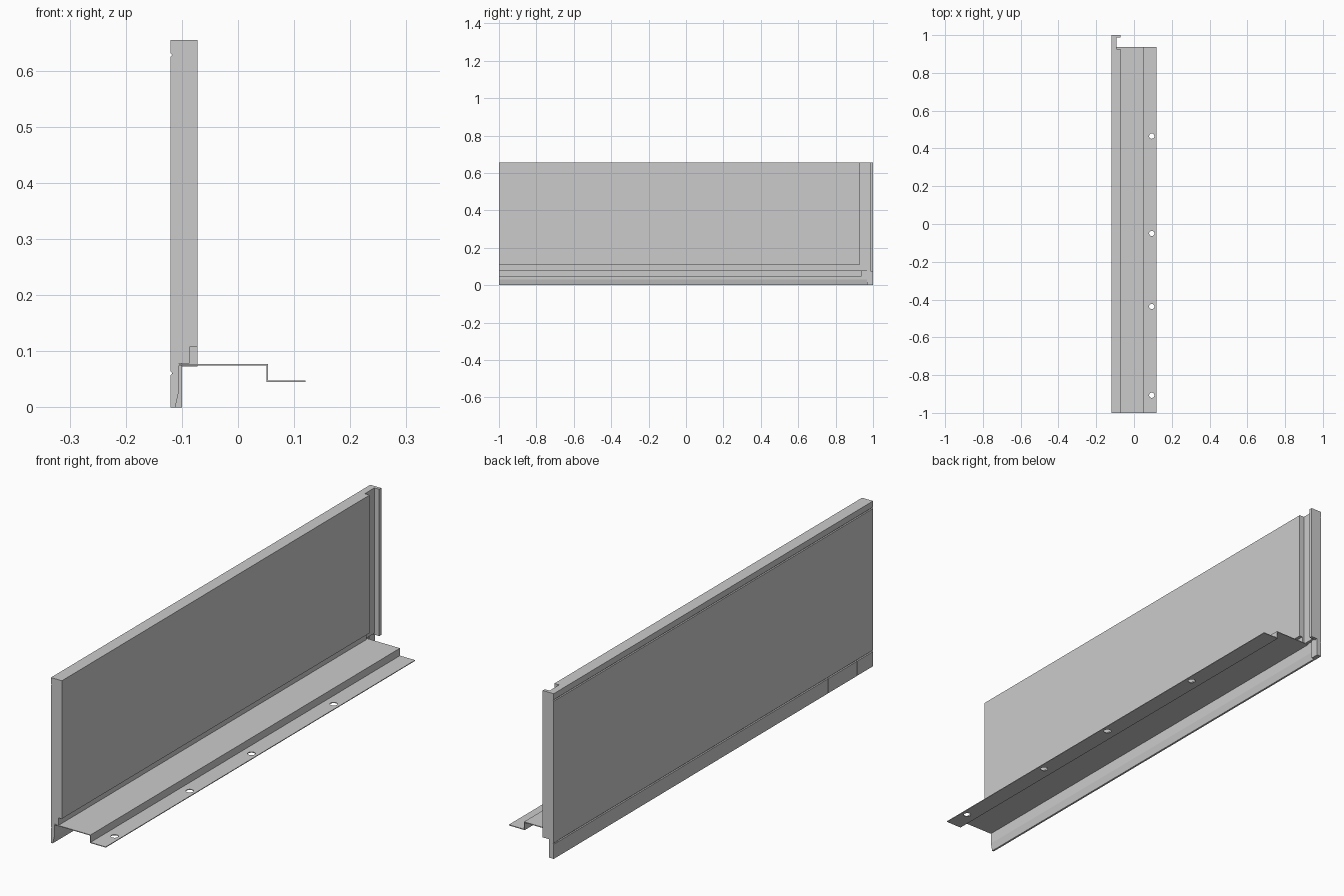
import bpy, bmesh
from mathutils import Matrix, Vector

if "Cube" in bpy.data.objects:
    bpy.data.objects.remove(bpy.data.objects["Cube"])


def finish(name, bm):
    bmesh.ops.recalc_face_normals(bm, faces=bm.faces)
    mesh = bpy.data.meshes.new(name)
    bm.to_mesh(mesh)
    bm.free()
    ob = bpy.data.objects.new(name, mesh)
    bpy.context.collection.objects.link(ob)
    return ob


def extrude_profile(name, points, y0, y1):
    """Extrude a closed x-z outline along y."""
    bm = bmesh.new()
    face = bm.faces.new([bm.verts.new((x, y0, z)) for x, z in points])
    ext = bmesh.ops.extrude_face_region(bm, geom=[face])
    verts = [v for v in ext["geom"] if isinstance(v, bmesh.types.BMVert)]
    bmesh.ops.translate(bm, verts=verts, vec=(0, y1 - y0, 0))
    return finish(name, bm)


def box(name, lo, hi):
    return extrude_profile(name, [(lo[0], lo[2]), (hi[0], lo[2]),
                                  (hi[0], hi[2]), (lo[0], hi[2])], lo[1], hi[1])


def cylinder(name, center, radius, depth):
    bm = bmesh.new()
    bmesh.ops.create_cone(bm, cap_ends=True, segments=24, radius1=radius,
                          radius2=radius, depth=depth,
                          matrix=Matrix.Translation(Vector(center)))
    return finish(name, bm)


def cut(target, cutter):
    cutter.hide_render = True
    mod = target.modifiers.new("cut", "BOOLEAN")
    mod.operation = "DIFFERENCE"
    mod.solver = "EXACT"
    mod.object = cutter
    bpy.context.view_layer.objects.active = target
    bpy.ops.object.modifier_apply(modifier=mod.name)
    bpy.data.objects.remove(cutter)


BACK, FACE, TOP = -0.12, -0.072, 0.655
END_IN, LIP = 0.927, 0.987


def groove(z):
    return [(BACK, z + 0.003), (BACK + 0.003, z), (BACK, z - 0.003)]


# Upright panel with tapered bottom drip edge, recessed foot and back grooves
panel = extrude_profile("upright_panel", [
    (BACK, 0), (-0.112, 0), (-0.105, 0.03), (-0.105, 0.0785),
    (-0.086, 0.0785), (-0.086, 0.108), (FACE, 0.108), (FACE, TOP),
    (BACK, TOP)] + groove(0.628) + groove(0.061), -1, 1)

# Vertical channel at the far end of the panel
cut(panel, box("channel_cutter", (-0.093, END_IN, 0.05), (0, LIP, 0.7)))

# Short seams in the lower back strip
for y in (-0.72, -0.90):
    cut(panel, box("seam_cutter", (-0.13, y - 0.0015, -0.01),
                   (BACK + 0.0015, y + 0.0015, 0.061)))

# Bottom of the end lip and the small end block under it
box("end_lip_foot", (-0.106, LIP, 0.073), (FACE, 1, 0.109))
box("end_block", (-0.118, 0.967, 0), (-0.10, 1, 0.0785))

# Stepped mounting plate with screw holes
t = 0.003
plate = extrude_profile("mounting_plate", [
    (-0.105, 0.0775), (0.0535, 0.0775), (0.0535, 0.048), (0.12, 0.048),
    (0.12, 0.048 - t), (0.0535 - t, 0.048 - t), (0.0535 - t, 0.0775 - t),
    (-0.105, 0.0775 - t)], -1, 0.938)
for y in (0.465, -0.05, -0.437, -0.907):
    cut(plate, cylinder("hole_cutter", (0.094, y, 0.0465), 0.014, 0.02))
